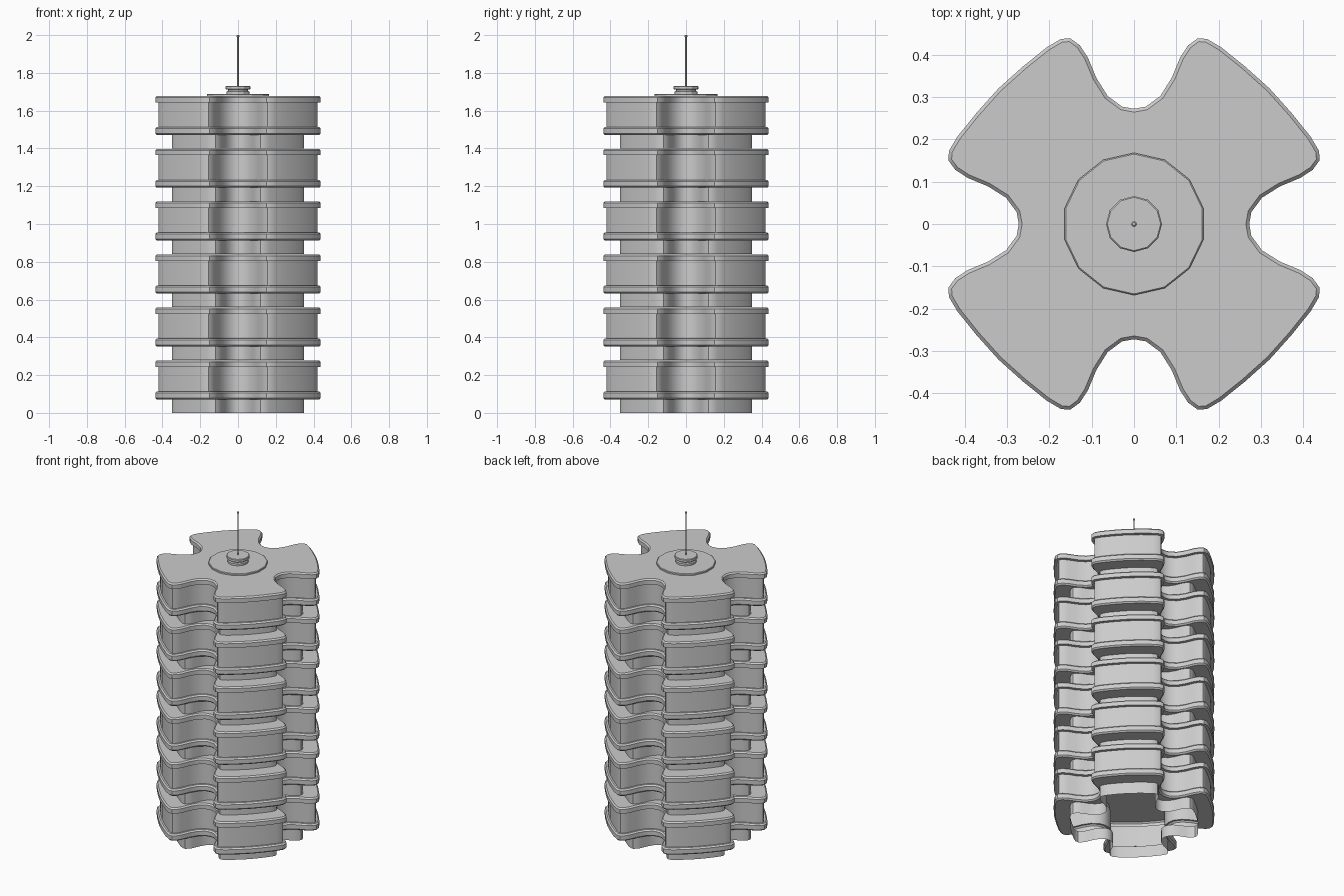
import bpy, bmesh, math
from mathutils import Vector

if "Cube" in bpy.data.objects:
    bpy.data.objects.remove(bpy.data.objects["Cube"])

FLOOR_H, FLOORS = 0.28, 6

# Half of one lobe outline, from the notch centre to the lobe's diagonal
HALF = [(.272, 0), (.277, .028), (.302, .062), (.345, .089), (.393, .109), (.422, .128),
        (.438, .150), (.437, .172), (.417, .206), (.372, .262), (.320, .320)]


def lobed_outline():
    quarter = HALF + [(y, x) for x, y in reversed(HALF[1:-1])]
    pts = []
    for k in range(4):
        c, s = round(math.cos(k * math.pi / 2)), round(math.sin(k * math.pi / 2))
        pts += [Vector((x * c - y * s, x * s + y * c)) for x, y in quarter]
    return pts


def inset(pts, d):
    n = len(pts)
    out = []
    for i, p in enumerate(pts):
        t = (pts[(i + 1) % n] - pts[i - 1]).normalized()
        out.append(p + Vector((-t.y, t.x)) * d)
    return out


def loft(name, rings, angle=35, cap_bottom=False):
    """Skin a stack of (outline, z) rings and close the top."""
    bm = bmesh.new()
    loops = [[bm.verts.new((p[0], p[1], z)) for p in pts] for pts, z in rings]
    n = len(loops[0])
    for a, b in zip(loops, loops[1:]):
        for i in range(n):
            j = (i + 1) % n
            bm.faces.new((a[i], a[j], b[j], b[i]))
    bm.faces.new(loops[-1])
    if cap_bottom:
        bm.faces.new(loops[0][::-1])
    me = bpy.data.meshes.new(name)
    bm.to_mesh(me)
    bm.free()
    ob = bpy.data.objects.new(name, me)
    bpy.context.collection.objects.link(ob)
    bpy.ops.object.select_all(action='DESELECT')
    ob.select_set(True)
    bpy.context.view_layer.objects.active = ob
    bpy.ops.object.shade_smooth_by_angle(angle=math.radians(angle))
    return ob


def turned(name, profile, sides, angle=20):
    def ring(r):
        return [(r * math.cos(math.pi / 2 + math.tau * i / sides),
                 r * math.sin(math.pi / 2 + math.tau * i / sides)) for i in range(sides)]
    return loft(name, [(ring(r), z) for r, z in profile], angle, True)


# One storey: recessed base, lower lip, wall, upper lip, roof (open underneath)
outer = lobed_outline()
recess = [p * 0.8 for p in outer]
wall = inset(outer, 0.018)
soft = inset(outer, 0.008)
storey = loft("tower_storeys", [
    (recess, 0), (recess, .072), (soft, .072), (outer, .080), (outer, .106), (soft, .114),
    (wall, .114), (wall, .244), (outer, .244), (outer, .270), (soft, FLOOR_H - .002)])
arr = storey.modifiers.new("stack", 'ARRAY')
arr.count = FLOORS
arr.use_relative_offset = False
arr.use_constant_offset = True
arr.constant_offset_displace = (0, 0, FLOOR_H)

# Roof fittings
TOP = FLOOR_H * FLOORS - .004
turned("roof_disc", [(.168, TOP), (.168, 1.686), (.165, 1.689)], 14)
turned("roof_cap", [(.060, 1.685), (.060, 1.701), (.053, 1.705), (.053, 1.711),
                    (.066, 1.714), (.066, 1.728), (.063, 1.731)], 12)
turned("antenna", [(.004, 1.728), (.004, 1.988), (.007, 1.990), (.007, 1.997), (.004, 2.0)], 8)
